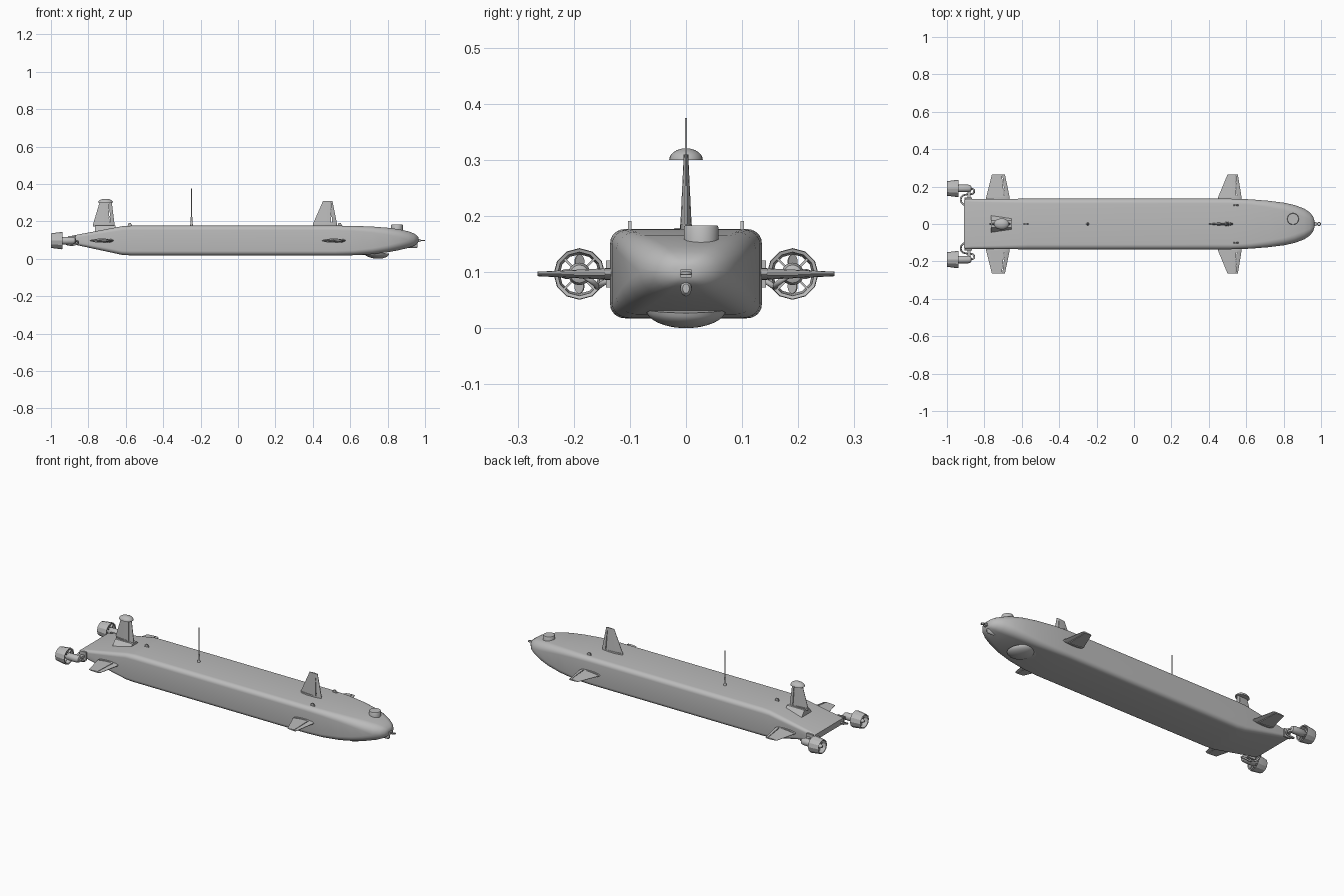
import bpy, bmesh
from math import pi, sin, cos, radians
from mathutils import Matrix, Vector

cube = bpy.data.objects.get("Cube")
if cube:
    bpy.data.objects.remove(cube, do_unlink=True)

grey = bpy.data.materials.new("hull_grey")
grey.use_nodes = True
grey.diffuse_color = (0.5, 0.5, 0.5, 1)
grey.node_tree.nodes["Principled BSDF"].inputs["Base Color"].default_value = (0.5, 0.5, 0.5, 1)


def finish(name, bm, matrix=Matrix(), angle=30):
    bmesh.ops.recalc_face_normals(bm, faces=bm.faces)
    bm.transform(matrix)
    mesh = bpy.data.meshes.new(name)
    bm.to_mesh(mesh)
    bm.free()
    for p in mesh.polygons:
        p.use_smooth = True
    mesh.set_sharp_from_angle(angle=radians(angle))
    mesh.materials.append(grey)
    ob = bpy.data.objects.new(name, mesh)
    bpy.context.collection.objects.link(ob)
    return ob


def loft(name, rings, matrix=Matrix(), caps=True, angle=30):
    """Skin a list of equal-length closed rings."""
    bm = bmesh.new()
    vs = [[bm.verts.new(p) for p in r] for r in rings]
    n = len(vs[0])
    for a, b in zip(vs, vs[1:]):
        for i in range(n):
            j = (i + 1) % n
            bm.faces.new((a[i], a[j], b[j], b[i]))
    if caps:
        bm.faces.new(vs[0])
        bm.faces.new(vs[-1])
    return finish(name, bm, matrix, angle)


def lathe(name, profile, matrix, sides=24, caps=True, angle=40):
    """Turn (radius, height) points around local z."""
    rings = [[(r * cos(2 * pi * i / sides), r * sin(2 * pi * i / sides), h)
              for i in range(sides)] for r, h in profile]
    return loft(name, rings, matrix, caps, angle)


def box(name, centre, size, matrix=Matrix()):
    bm = bmesh.new()
    bmesh.ops.create_cube(bm, size=1)
    m = Matrix.Translation(centre) @ Matrix.Diagonal((*size, 1))
    return finish(name, bm, matrix @ m)


def tube(name, points, radius, cyclic=False):
    curve = bpy.data.curves.new(name, "CURVE")
    curve.dimensions = "3D"
    curve.bevel_depth = radius
    curve.bevel_resolution = 2
    curve.resolution_u = 6
    curve.use_fill_caps = True
    s = curve.splines.new("BEZIER")
    s.bezier_points.add(len(points) - 1)
    for bp, p in zip(s.bezier_points, points):
        bp.co = p
        bp.handle_left_type = bp.handle_right_type = "AUTO"
    s.use_cyclic_u = cyclic
    curve.materials.append(grey)
    ob = bpy.data.objects.new(name, curve)
    bpy.context.collection.objects.link(ob)


def at(x, y, z):
    return Matrix.Translation((x, y, z))


ALONG_X = Matrix.Rotation(pi / 2, 4, "Y")


# Hull: rounded-rectangle sections from wedge tail to rounded nose
def section(x, half, top, bottom, radius):
    ring = []
    rz = min(radius, (top - bottom) * 0.49)
    ry = min(radius * 1.1, half * 0.98)
    for k, (sy, sz) in enumerate(((1, 1), (-1, 1), (-1, -1), (1, -1))):
        cy = sy * (half - ry)
        cz = top - rz if sz > 0 else bottom + rz
        for i in range(7):
            a = pi / 2 * (k + i / 6)
            ring.append((x, cy + ry * cos(a), cz + rz * sin(a)))
    return ring


stations = [
    (-0.91, 0.132, 0.118, 0.086, 0.008), (-0.87, 0.134, 0.127, 0.075, 0.015),
    (-0.62, 0.135, 0.174, 0.021, 0.022), (-0.57, 0.135, 0.177, 0.018, 0.024),
    (0.52, 0.135, 0.177, 0.018, 0.024), (0.62, 0.132, 0.176, 0.019, 0.027),
    (0.72, 0.124, 0.172, 0.025, 0.032), (0.80, 0.114, 0.166, 0.035, 0.037),
    (0.86, 0.101, 0.158, 0.046, 0.041), (0.91, 0.082, 0.147, 0.058, 0.041),
    (0.94, 0.062, 0.136, 0.069, 0.034), (0.957, 0.041, 0.125, 0.080, 0.023),
    (0.965, 0.018, 0.114, 0.091, 0.012),
]
loft("hull", [section(*s) for s in stations], angle=40)


# Fins: span along local z, split into a blade and a leading strip
def fin(name, root, tip, z0, z1, matrix):
    def piece(label, f0, f1, w0, wm, w1):
        rings = []
        for (a, b), z, t in ((root, z0, 0.010), (tip, z1, 0.004)):
            p, q = a + (b - a) * f0, a + (b - a) * f1
            m = (p + q) / 2
            rings.append([(p, -t * w0, z), (m, -t * wm, z), (q, -t * w1, z),
                          (q, t * w1, z), (m, t * wm, z), (p, t * w0, z)])
        loft(name + label, rings, matrix, angle=20)
    piece("_blade", 0, 0.76, 0.15, 0.75, 1)
    piece("_leading_strip", 0.80, 1, 1, 0.8, 0.2)
    for f in (0.04, 0.35, 0.65, 0.96):
        z = z0 + (z1 - z0) * f
        x = root[0] + (root[1] - root[0]) * 0.78 * (1 - f) + (
            tip[0] + (tip[1] - tip[0]) * 0.78 - root[0]) * f
        x = (root[0] * (1 - f) + tip[0] * f) + 0.78 * (
            (root[1] - root[0]) * (1 - f) + (tip[1] - tip[0]) * f)
        box(name + "_hinge", (x, 0, z), (0.014, 0.012 * (1 - 0.5 * f), 0.008), matrix)
    # spindle-shaped root plate
    mid, half = (root[0] + root[1]) / 2, (root[1] - root[0]) / 2
    lathe(name + "_root", [(1, z0 - 0.012), (1, z0)],
          matrix @ at(mid, 0, 0) @ Matrix.Diagonal((half, 0.011, 1, 1)))


fin("front_top_fin", (0.40, 0.53), (0.455, 0.505), 0.185, 0.31, Matrix())
fin("rear_top_fin", (-0.775, -0.66), (-0.74, -0.675), 0.185, 0.302, Matrix())
for side, label in ((1, "left"), (-1, "right")):
    turn = at(0, 0, 0.097) @ Matrix.Rotation(-side * pi / 2, 4, "X")
    fin(label + "_front_fin", (0.45, 0.575), (0.50, 0.555), 0.144, 0.265, turn)
    fin(label + "_rear_fin", (-0.79, -0.665), (-0.76, -0.69), 0.144, 0.265, turn)

# Fairing below the rear top fin and teardrop cap above it
loft("rear_fin_fairing", [[(-0.765, y, z) for y, z in
      ((-0.058, 0.13), (0.058, 0.13), (0.02, 0.179), (-0.02, 0.179))],
     [(-0.655, y, z) for y, z in
      ((-0.042, 0.15), (0.042, 0.15), (0.02, 0.179), (-0.02, 0.179))]])
cap_rings = []
for i in range(7):
    a = pi / 2 * i / 6.2
    r = cos(a)
    cap_rings.append([(-0.705 + r * cos(t) * (0.037 if cos(t) > 0 else 0.045),
                       r * sin(t) * 0.030, 0.300 + 0.021 * sin(a))
                      for t in [2 * pi * k / 24 for k in range(24)]])
loft("rear_fin_cap", cap_rings, angle=40)

# Whip antenna
lathe("antenna", [(0.008, 0.17), (0.008, 0.182), (0.006, 0.186), (0.005, 0.222),
                  (0.0025, 0.225), (0.002, 0.375)], at(-0.248, 0, 0), 10)

# Nose sensors, tow ring and belly dome
lathe("nose_sensor", [(0.031, 0.145), (0.031, 0.180), (0.029, 0.183)], at(0.85, 0.027, 0), 32)
dome = [(0.072 * cos(a), -0.034 * sin(a)) for a in [pi / 2 * i / 8.1 for i in range(9)]]
lathe("belly_dome", dome, at(0.737, 0, 0.035) @ Matrix.Rotation(radians(6), 4, "Y")
      @ Matrix.Translation((0, 0, 0)), 32)
lathe("belly_dome_rim", [(0.076, 0.012), (0.076, -0.004), (0.071, -0.006)],
      at(0.737, 0, 0.034) @ Matrix.Rotation(radians(-7), 4, "Y"), 32)
box("tow_bracket", (0.965, 0, 0.098), (0.02, 0.020, 0.014))
lathe("tow_rod", [(0.003, 0.955), (0.003, 0.982)], at(0, 0, 0.098) @ ALONG_X, 8)
tube("tow_ring", [(0.989 + 0.008 * cos(a), 0.008 * sin(a), 0.098)
                  for a in [pi / 4 * i for i in range(8)]], 0.003, True)
lathe("nose_lamp", [(0.004, 0.90), (0.010, 0.905), (0.010, 0.955), (0.006, 0.961)],
      at(0, 0, 0.071) @ ALONG_X @ Matrix.Diagonal((1.4, 1, 1, 1)), 16)


# Lifting lugs on the deck
def lug(name, x, y):
    loft(name, [[(x - 0.014, y + w, 0.174), (x + 0.014, y + w, 0.174),
                 (x + 0.004, y + w, 0.191), (x - 0.008, y + w, 0.191)]
                for w in (-0.003, 0.003)])


lug("rear_deck_lug", -0.577, 0)
for y in (-0.1, 0.1):
    lug("front_deck_lug", 0.545, y)

# Ducted thrusters on either side of the tail
for side, label in ((1, "left"), (-1, "right")):
    axis = at(0, side * 0.19, 0.097) @ ALONG_X
    duct = [(0.039, -1.0), (0.046, -0.945), (0.045, -0.938),
            (0.039, -0.940), (0.035, -0.998), (0.039, -1.0)]
    lathe(label + "_thruster_duct", duct, axis, 12, caps=False, angle=25)
    lathe(label + "_thruster_motor", [(0.006, -0.998), (0.012, -0.985), (0.013, -0.955),
          (0.020, -0.940), (0.020, -0.885), (0.016, -0.872), (0.006, -0.868)], axis, 20)
    for k in range(4):
        spin = at(0, side * 0.19, 0.097) @ Matrix.Rotation(k * pi / 2, 4, "X")
        blade = spin @ at(-0.972, 0, 0.022) @ Matrix.Rotation(radians(35), 4, "Z")
        lathe(label + "_propeller_blade", [(1, -0.0015), (1, 0.0015)], blade @ ALONG_X
              @ Matrix.Diagonal((0.013, 0.010, 1, 1)), 14)
        strut = spin @ Matrix.Rotation(pi / 4, 4, "X")
        box(label + "_duct_strut", (-0.948, 0, 0.028), (0.012, 0.004, 0.028), strut)
    # mounting arm, hull plate and cable
    box(label + "_thruster_arm", (-0.882, side * 0.160, 0.097), (0.018, 0.045, 0.014))
    box(label + "_thruster_plate", (-0.885, side * 0.138, 0.097), (0.040, 0.010, 0.048))
    tube(label + "_thruster_cable", [
        (-0.872, side * 0.19, 0.097), (-0.855, side * 0.180, 0.092),
        (-0.862, side * 0.163, 0.080), (-0.895, side * 0.158, 0.074),
        (-0.922, side * 0.145, 0.082), (-0.922, side * 0.115, 0.095),
        (-0.905, side * 0.100, 0.100)], 0.005)
